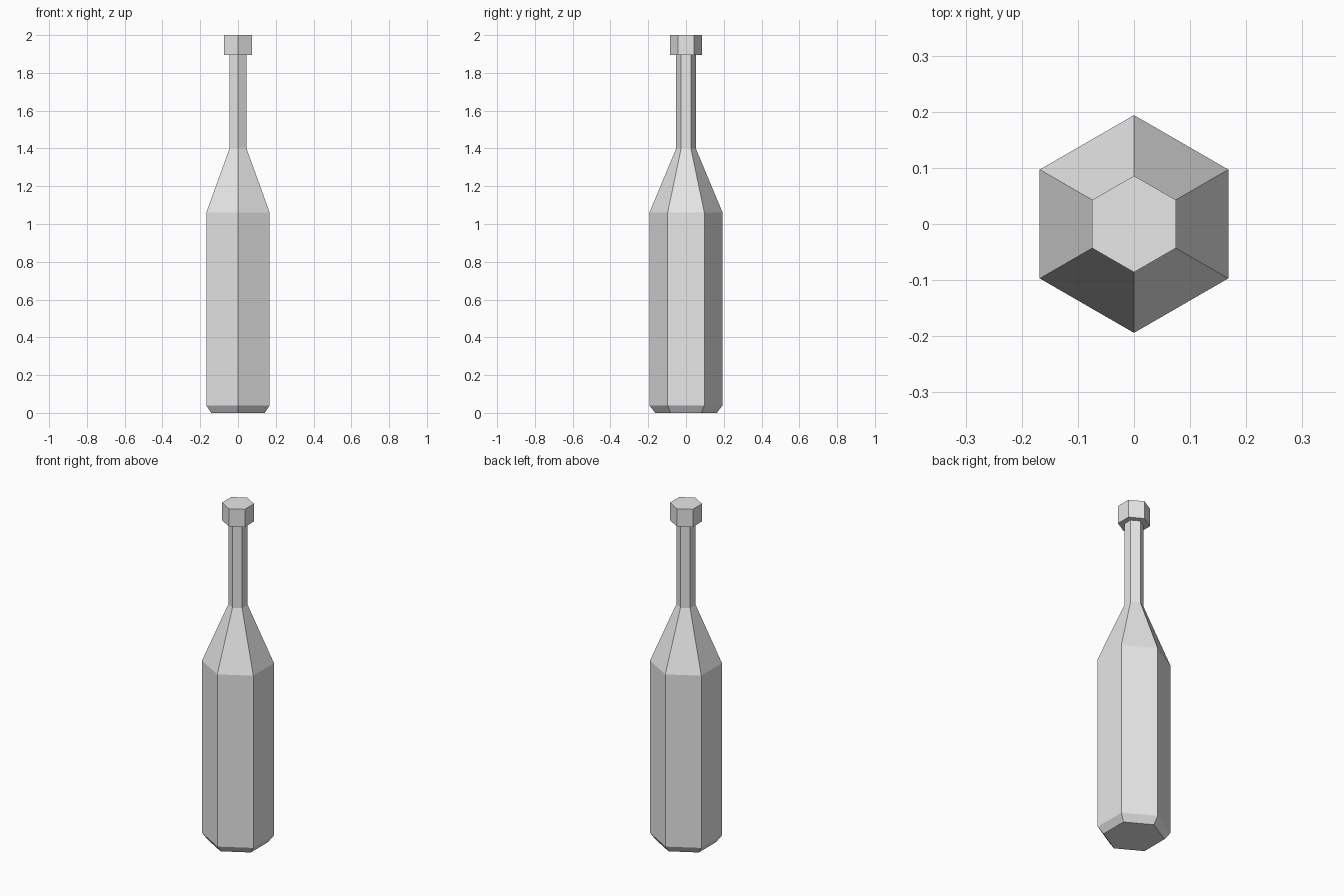
import bpy
import bmesh
from math import sin, cos, pi

SIDES = 6

cube = bpy.data.objects.get("Cube")
if cube:
    bpy.data.objects.remove(cube, do_unlink=True)

grey = bpy.data.materials.new("light grey")
grey.use_nodes = True
grey.diffuse_color = (0.8, 0.8, 0.8, 1)
grey.node_tree.nodes["Principled BSDF"].inputs["Base Color"].default_value = (0.8, 0.8, 0.8, 1)


def lathe(name, profile):
    """Turn (radius, height) pairs into a capped, flat-faced hexagonal solid."""
    bm = bmesh.new()
    rings = []
    for radius, z in profile:
        angles = [pi / 2 + 2 * pi * i / SIDES for i in range(SIDES)]
        rings.append([bm.verts.new((radius * cos(a), radius * sin(a), z)) for a in angles])
    for low, high in zip(rings, rings[1:]):
        for i in range(SIDES):
            j = (i + 1) % SIDES
            bm.faces.new((low[i], low[j], high[j], high[i]))
    bm.faces.new(rings[0][::-1])
    bm.faces.new(rings[-1])
    mesh = bpy.data.meshes.new(name)
    bm.to_mesh(mesh)
    bm.free()
    mesh.materials.append(grey)
    obj = bpy.data.objects.new(name, mesh)
    bpy.context.collection.objects.link(obj)
    return obj


# Bevelled base, straight body, tapering shoulder and slim neck
lathe("bottle_body", [(0.163, 0), (0.194, 0.04), (0.194, 1.06), (0.052, 1.40), (0.052, 1.895)])

# Wider cap over the mouth
lathe("bottle_cap", [(0.086, 1.895), (0.086, 2.0)])
